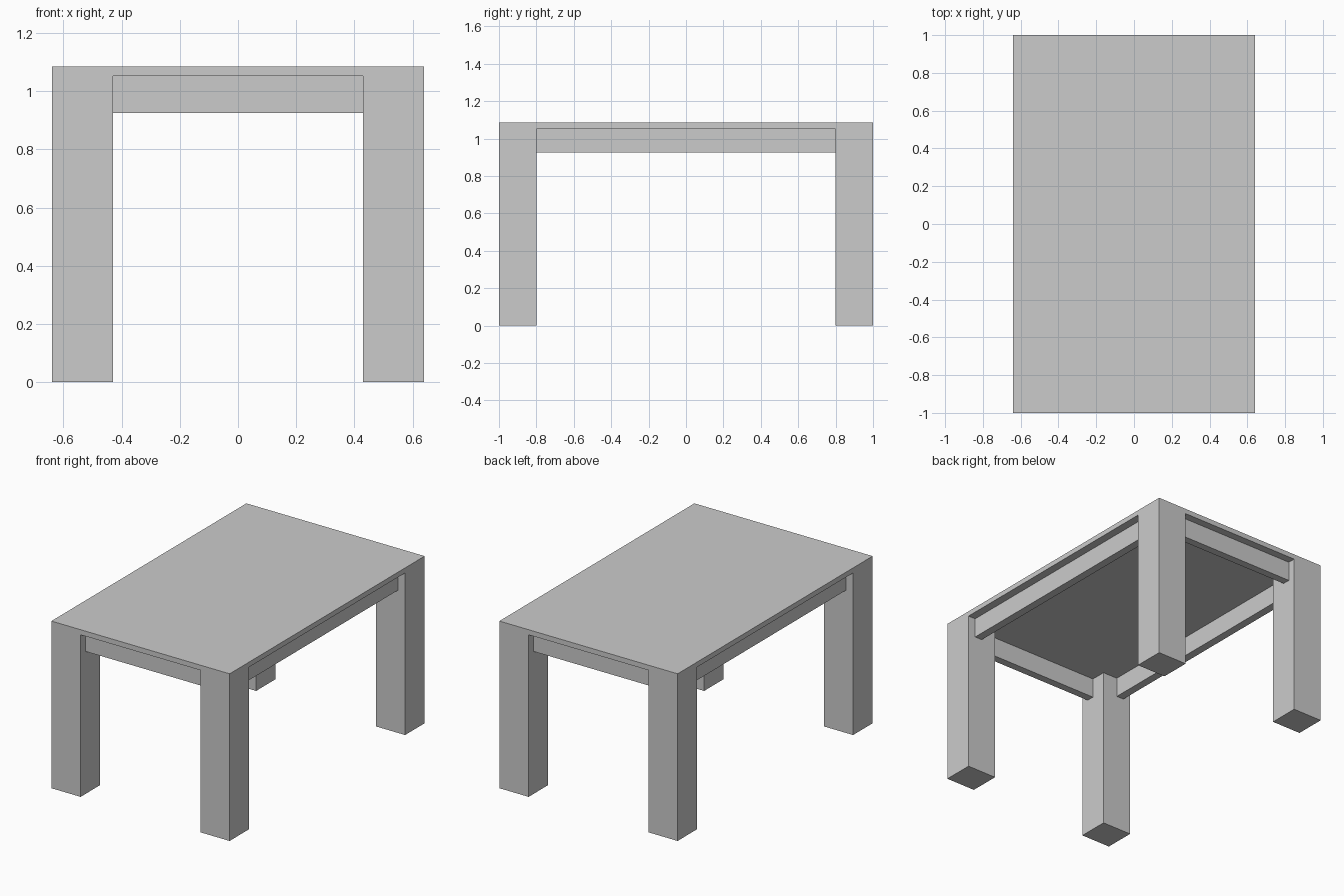
import bpy
import bmesh
from mathutils import Matrix, Vector

if "Cube" in bpy.data.objects:
    bpy.data.objects.remove(bpy.data.objects["Cube"])

HALF_X, HALF_Y = 0.64, 1.0        # table half size
LEG_X, LEG_Y = 0.21, 0.20         # leg section
TOP_Z, UNDER_Z = 1.085, 1.052     # tabletop slab
APRON_Z = 0.925                   # apron underside
IN_X, IN_Y = HALF_X - LEG_X, HALF_Y - LEG_Y


def add_box(bm, lo, hi):
    lo, hi = Vector(lo), Vector(hi)
    mat = Matrix.Translation((lo + hi) / 2) @ Matrix.Diagonal((*(hi - lo), 1))
    bmesh.ops.create_cube(bm, size=1, matrix=mat)


def finish(bm, name):
    bmesh.ops.recalc_face_normals(bm, faces=bm.faces[:])
    mesh = bpy.data.meshes.new(name)
    bm.to_mesh(mesh)
    bm.free()
    obj = bpy.data.objects.new(name, mesh)
    bpy.context.collection.objects.link(obj)
    return obj


# Tabletop slab, cut along the leg lines, with its corners extruded into legs
bm = bmesh.new()
add_box(bm, (-HALF_X, -HALF_Y, UNDER_Z), (HALF_X, HALF_Y, TOP_Z))
for sign in (-1, 1):
    for co, no in (((sign * IN_X, 0, 0), (1, 0, 0)), ((0, sign * IN_Y, 0), (0, 1, 0))):
        bmesh.ops.bisect_plane(bm, geom=bm.verts[:] + bm.edges[:] + bm.faces[:],
                               plane_co=co, plane_no=no)
corners = []
for f in bm.faces:
    c = f.calc_center_median()
    if c.z < UNDER_Z + 1e-4 and abs(c.x) > IN_X and abs(c.y) > IN_Y:
        corners.append(f)
legs = bmesh.ops.extrude_discrete_faces(bm, faces=corners)["faces"]
for v in {v for f in legs for v in f.verts}:
    v.co.z = 0
finish(bm, "tabletop_and_legs")

# Aprons: a quarter of the leg thick, set in a quarter from the outside
for sign, end, side in ((-1, "front", "left"), (1, "back", "right")):
    ys = sorted((sign * (HALF_Y - LEG_Y / 4), sign * (HALF_Y - LEG_Y / 2)))
    xs = sorted((sign * (HALF_X - LEG_X / 4), sign * (HALF_X - LEG_X / 2)))
    bm = bmesh.new()
    add_box(bm, (-IN_X, ys[0], APRON_Z), (IN_X, ys[1], UNDER_Z))
    finish(bm, end + "_apron")
    bm = bmesh.new()
    add_box(bm, (xs[0], -IN_Y, APRON_Z), (xs[1], IN_Y, UNDER_Z))
    finish(bm, side + "_apron")
